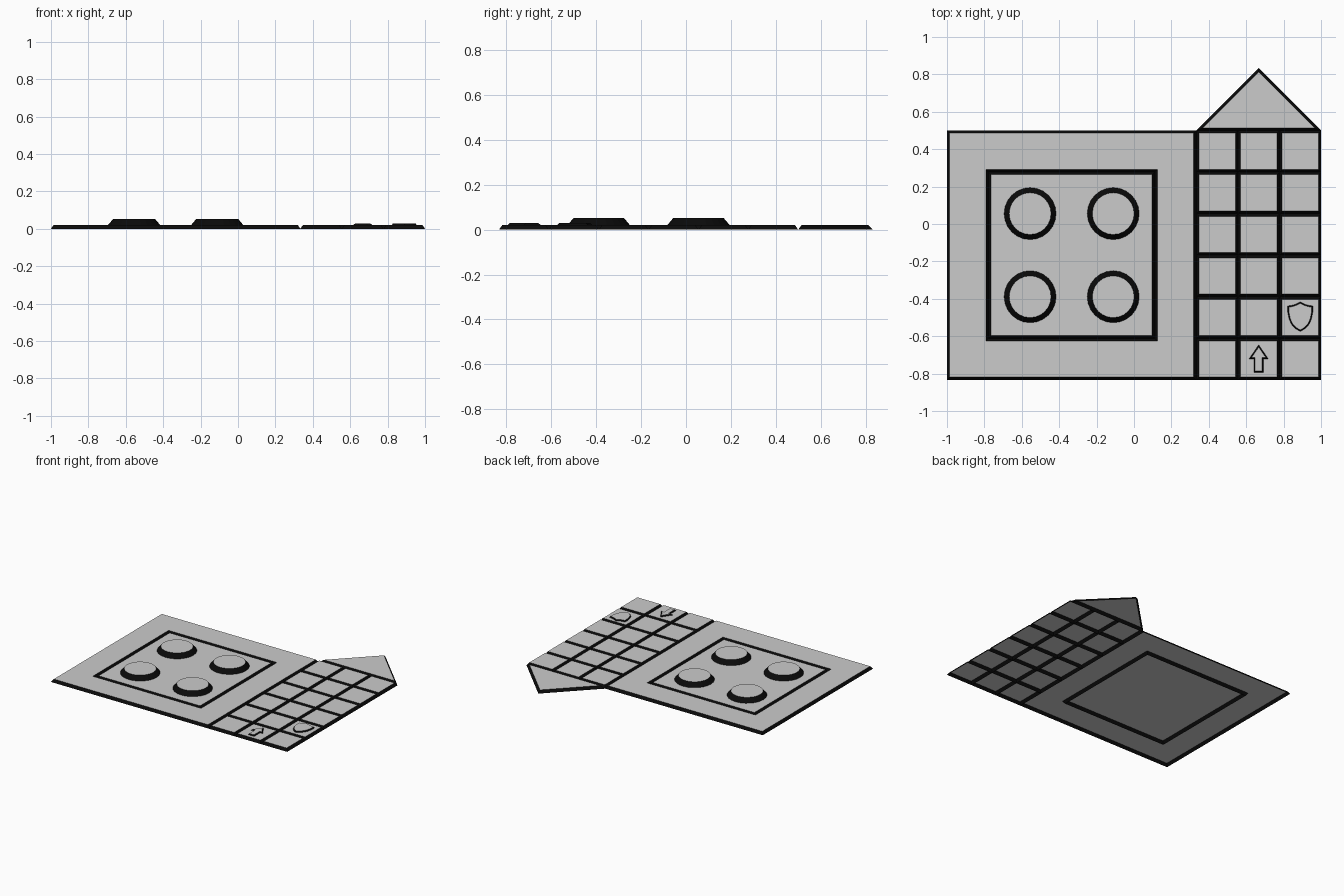
import bpy
import math
from mathutils import Vector

if "Cube" in bpy.data.objects:
    bpy.data.objects.remove(bpy.data.objects["Cube"])

U = 2 / 9            # grid cell
H = 0.0205           # plate height
SLOPE = 0.0142       # horizontal run of the plate edges

black = bpy.data.materials.new("black_edge")
black.diffuse_color = (0.003, 0.003, 0.003, 1)
black.use_nodes = True
black.node_tree.nodes["Principled BSDF"].inputs["Base Color"].default_value = black.diffuse_color


def inset(pts, d):
    """Mitred inward offset of a counter-clockwise outline."""
    out = []
    n = len(pts)
    for i in range(n):
        p = Vector(pts[i])
        a = (p - Vector(pts[i - 1])).normalized()
        b = (Vector(pts[(i + 1) % n]) - p).normalized()
        na, nb = Vector((-a.y, a.x)), Vector((-b.y, b.x))
        out.append(p + (na + nb) * (d / (1 + na.dot(nb))))
    return out


def add_object(name, loops, cap):
    """Bridge consecutive (outline, z, edge_is_black) loops; optionally cap the last."""
    n = len(loops[0][0])
    verts = [(p[0], p[1], z) for pts, z, _ in loops for p in pts]
    faces, mats = [], []
    for k in range(len(loops) - 1):
        for i in range(n):
            j = (i + 1) % n
            faces.append((k * n + i, k * n + j, (k + 1) * n + j, (k + 1) * n + i))
            mats.append(loops[k][2])
    if cap:
        faces.append(tuple(range((len(loops) - 1) * n, len(loops) * n)))
        mats.append(0)
    mesh = bpy.data.meshes.new(name)
    mesh.from_pydata(verts, [], faces)
    mesh.materials.append(None)      # plain grey face
    mesh.materials.append(black)     # sloped edge
    mesh.polygons.foreach_set("material_index", mats)
    mesh.update()
    ob = bpy.data.objects.new(name, mesh)
    bpy.context.collection.objects.link(ob)
    return ob


def plate(name, pts, z0=0.0, z1=H, slope=SLOPE):
    return add_object(name, [(pts, z0, 1), (inset(pts, slope), z1, 0)], True)


def rect(x0, y0, x1, y1):
    return [(x0, y0), (x1, y0), (x1, y1), (x0, y1)]


bottom, top = -5 / 6, 0.5

# large frame plate with a square opening
outer = rect(-1, bottom, 1 / 3, top)
hole = rect(-7 / 9, bottom + U, 1 / 9, bottom + 5 * U)
add_object("frame_plate", [(outer, 0, 1), (inset(outer, SLOPE), H, 0),
                           (inset(hole, -SLOPE), H, 1), (hole, 0, 1)], False)

# centre plate in the opening
plate("centre_plate", hole)

# four round studs
for cx in (-5 / 9, -1 / 9):
    for cy in (bottom + 2 * U, bottom + 4 * U):
        ring = [(cx + 0.139 * math.cos(math.tau * i / 24),
                 cy + 0.139 * math.sin(math.tau * i / 24)) for i in range(24)]
        plate("stud", ring, H, 0.053, 0.027)

# grid of small tiles
for c in range(3):
    for r in range(6):
        x, y = 1 / 3 + c * U, bottom + r * U
        plate("small_tile", rect(x, y, x + U, y + U))

# triangular roof plate
plate("roof_plate", [(1 / 3, top), (1, top), (2 / 3, 5 / 6)])


def emblem(name, cx, half):
    """Raised symmetric shape from its right half, listed bottom to top."""
    left = [(-x, y) for x, y in reversed(half) if x > 0]
    pts = [(cx + x, y) for x, y in half + left]
    plate(name, pts, H, 0.029, 0.007)


# raised arrow and shield
emblem("arrow", 2 / 3, [(0.026, -0.794), (0.026, -0.722), (0.052, -0.722), (0, -0.646)])
emblem("shield", 8 / 9, [(0, -0.575), (0.025, -0.56), (0.047, -0.537), (0.06, -0.508),
                         (0.067, -0.472), (0.067, -0.438), (0.045, -0.435),
                         (0.022, -0.428), (0, -0.417)])
